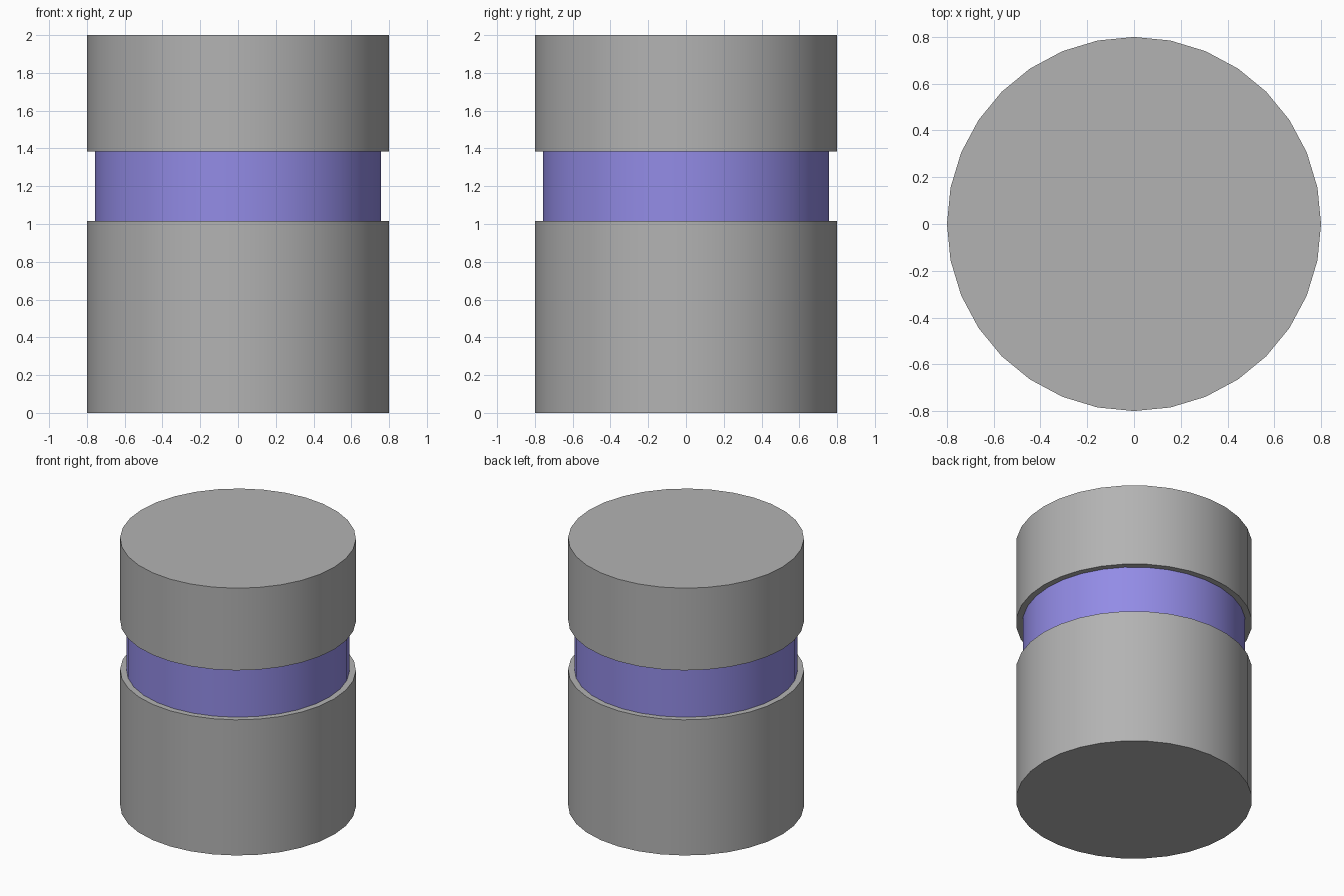
import bpy
import bmesh
from math import cos, sin, tau, radians

if "Cube" in bpy.data.objects:
    bpy.data.objects.remove(bpy.data.objects["Cube"])

SIDES = 32


def material(name, rgb):
    mat = bpy.data.materials.new(name)
    mat.diffuse_color = (*rgb, 1.0)
    mat.use_nodes = True
    mat.node_tree.nodes["Principled BSDF"].inputs["Base Color"].default_value = mat.diffuse_color
    return mat


def drum(name, radius, z0, z1, mat):
    """Smooth-sided capped upright cylinder with a vertex on each axis."""
    bm = bmesh.new()
    rings = [[bm.verts.new((radius * cos(tau * i / SIDES), radius * sin(tau * i / SIDES), z))
              for i in range(SIDES)] for z in (z0, z1)]
    bm.faces.new(rings[0][::-1])
    bm.faces.new(rings[1])
    for i in range(SIDES):
        j = (i + 1) % SIDES
        bm.faces.new((rings[0][i], rings[0][j], rings[1][j], rings[1][i]))
    mesh = bpy.data.meshes.new(name)
    bm.to_mesh(mesh)
    bm.free()
    mesh.materials.append(mat)
    obj = bpy.data.objects.new(name, mesh)
    bpy.context.collection.objects.link(obj)
    bpy.ops.object.select_all(action='DESELECT')
    obj.select_set(True)
    bpy.context.view_layer.objects.active = obj
    bpy.ops.object.shade_smooth_by_angle(angle=radians(30))
    return obj


dark_grey = material("dark_grey", (0.45, 0.45, 0.45))
violet = material("violet", (0.29, 0.26, 0.79))

# Grey body above and below the groove
drum("lower_body", 0.8, 0.0, 1.015, dark_grey)
drum("upper_body", 0.8, 1.385, 2.0, dark_grey)

# Recessed coloured band
drum("recessed_band", 0.757, 1.015, 1.385, violet)
